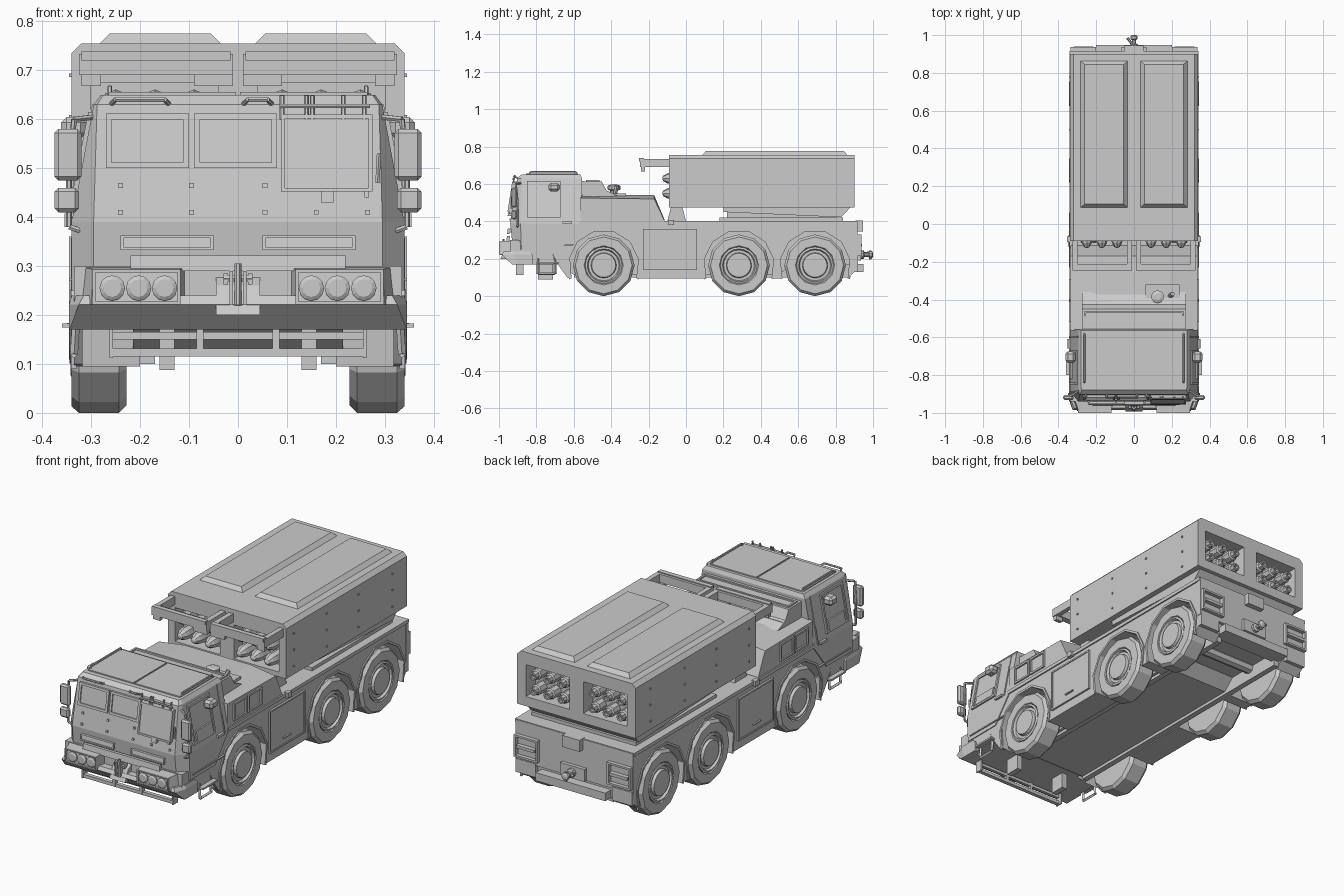
import bpy, bmesh, math
from mathutils import Vector


def finish(name, bm, mirror=False, bevel=0):
    bmesh.ops.recalc_face_normals(bm, faces=bm.faces)
    me = bpy.data.meshes.new(name)
    bm.to_mesh(me)
    bm.free()
    ob = bpy.data.objects.new(name, me)
    bpy.context.collection.objects.link(ob)
    if bevel:
        m = ob.modifiers.new("bevel", 'BEVEL')
        m.width, m.segments = bevel, 1
    if mirror:
        ob.modifiers.new("mirror", 'MIRROR').use_axis[0] = True
    return ob


def add_loft(bm, rings):
    vs = [[bm.verts.new(p) for p in r] for r in rings]
    n = len(vs[0])
    for a, b in zip(vs, vs[1:]):
        for i in range(n):
            bm.faces.new((a[i], a[(i + 1) % n], b[(i + 1) % n], b[i]))
    bm.faces.new(vs[0][::-1])
    bm.faces.new(vs[-1])


def loft(name, rings, mirror=False):
    bm = bmesh.new()
    add_loft(bm, rings)
    return finish(name, bm, mirror)


def prism(name, prof, x0, x1, mirror=False):
    return loft(name, [[(x, y, z) for y, z in prof] for x in (x0, x1)], mirror)


def slabs(name, f, rects, mirror=False, bevel=0):
    """Blocks (u0,u1,v0,v1,n0,n1) laid on the surface f(u,v,n)."""
    bm = bmesh.new()
    for u0, u1, v0, v1, n0, n1 in rects:
        add_loft(bm, [[f(u0, v0, n), f(u1, v0, n), f(u1, v1, n), f(u0, v1, n)] for n in (n0, n1)])
    return finish(name, bm, mirror, bevel)


def boxes(name, rects, mirror=False, bevel=0):
    return slabs(name, lambda x, y, z: (x, y, z), rects, mirror, bevel)


def ring(u0, u1, v0, v1, w, n, n0=-.005):
    return [(u0, u1, v0, v0 + w, n0, n), (u0, u1, v1 - w, v1, n0, n),
            (u0, u0 + w, v0 + w, v1 - w, n0, n), (u1 - w, u1, v0 + w, v1 - w, n0, n)]


def lathe(name, axis, prof, centres, n=12, mirror=False):
    """Turn (radius, position) along an axis, at each 2D centre."""
    bm = bmesh.new()
    for c, d in centres:
        rings = []
        for r, a in prof:
            pts = [(c + r * math.sin(2 * math.pi * i / n), d + r * math.cos(2 * math.pi * i / n)) for i in range(n)]
            rings.append([{'x': (a, p, q), 'y': (p, a, q), 'z': (p, q, a)}[axis] for p, q in pts])
        add_loft(bm, rings)
    return finish(name, bm, mirror)


def rods(name, paths, r, mirror=False, n=6):
    bm = bmesh.new()
    for path in paths:
        for a, b in zip(path, path[1:]):
            a, b = Vector(a), Vector(b)
            q = (b - a).to_track_quat('Z', 'Y')
            off = [q @ Vector((r * math.cos(2 * math.pi * i / n), r * math.sin(2 * math.pi * i / n), 0)) for i in range(n)]
            add_loft(bm, [[a + o for o in off], [b + o for o in off]])
    return finish(name, bm, mirror)


# surfaces used for details
def front(u, v, n): return (u, -.94 + (v - .39) * .157 - n, v)
def cab_side(u, v, n): return (.34 - max(0, v - .39) * .196 + n, u, v)
def skirt_side(u, v, n): return (.335 + n, u, v)
def rear(u, v, n): return (u, .915 + n, v)


AXLES = (-.44, .283, .69)


def arch(c, r):
    return [(c - r * math.cos(math.radians(t)), .165 + r * math.sin(math.radians(t))) for t in range(-22, 203, 32)]


# wheels
wc = [(y, .165) for y in AXLES]
lathe("tyres", 'x', [(.10, .228), (.15, .228), (.165, .243), (.165, .325), (.152, .34), (.105, .34), (.095, .325)], wc, 12, True)
lathe("rims", 'x', [(.098, .32), (.098, .338), (.088, .342), (.082, .33), (.068, .33), (.064, .344), (.055, .345)], wc, 20, True)
rods("axles", [[(-.24, y, .165), (.24, y, .165)] for y in AXLES], .03, n=8)

# hull, side skirts with wheel arches, thin front fenders
prism("hull", [(-.9, .17), (-.68, .17), (-.6, .115), (.5, .115), (.56, .17), (.9, .17), (.9, .39), (-.9, .39)], -.215, .215)
boxes("frame_rail", [(.17, .2, -.6, .88, .1, .18)], True)
skirt = [(.9, .39), (-.64, .39)]
for c in AXLES:
    skirt += arch(c, .188)
prism("side_skirt", skirt + [(.9, .13)], .2, .335, True)
prism("front_fender", [(-.6, .37), (-.72, .255), (-.7, .19), (-.635, .1), (-.612, .095), (-.62, .2)], .318, .335, True)
for c in AXLES:
    prism("arch_lip", arch(c, .188) + arch(c, .2)[::-1], .33, .341, True)
boxes("deck", [(-.342, .342, -.57, .915, .385, .403)])
slabs("side_locker", skirt_side, [(-.225, .055, .145, .355, -.01, .006), (-.12, -.06, .178, .184, 0, .014)]
      + ring(-.23, .06, .14, .36, .008, .01), True)
boxes("deck_tab", [(.33, .355, -.095, -.065, .38, .407)], True)

# cab body
def plan(z, f, yf, w, yc, yb):
    return [(-f, yf, z), (f, yf, z), (w, yc, z), (w, yb, z), (-w, yb, z), (-w, yc, z)]


loft("cab", [plan(.25, .295, -.925, .34, -.88, -.67), plan(.39, .295, -.94, .34, -.885, -.56),
             plan(.63, .288, -.902, .295, -.88, -.556), plan(.65, .275, -.88, .28, -.865, -.565)])
boxes("roof_panel", [(-.265, -.004, -.855, -.58, .645, .656), (.004, .265, -.855, -.58, .645, .656)])
rods("roof_rail", [[(.262, -.84, .65), (.262, -.83, .666), (.262, -.59, .666), (.262, -.58, .65)]], .005, True)

# windscreens, armoured hatch, slots and bolts
win = ring(-.27, -.1, .5, .612, .012, .01) + ring(-.09, .08, .5, .612, .012, .01)
slabs("windscreen_frames", front, win)
slabs("windscreen_glass", front, [(-.26, -.11, .505, .605, -.01, .004), (-.08, .07, .505, .605, -.01, .004)])
slabs("front_hatch", front, [(.095, .27, .46, .604, -.01, .02), (.17, .195, .43, .455, 0, .02), (.258, .268, .44, .46, 0, .015)]
      + ring(.088, .275, .452, .61, .008, .024))
rods("hatch_hinge", [[(.085, -.925, .627), (.27, -.925, .627)], [(.285, -.93, .47), (.288, -.93, .53)]]
     + [[(x, -.925, .6), (x, -.915, .648)] for x in (.09, .14, .152, .215, .258)], .005)
slabs("front_slots", front, ring(.05, .24, .333, .363, .006, .008) + [(.056, .234, .339, .357, -.01, .003)], True)
slabs("front_seam", front, [(-.22, .22, .29, .322, -.01, .006)])
slabs("front_bolts", front, [(x - .005, x + .005, z - .005, z + .005, 0, .007)
      for x, z in ((-.24, .465), (-.095, .465), (.055, .465), (-.24, .41), (-.095, .41), (.055, .41), (.16, .41), (.265, .41))])
rods("wiper_grips", [[(a, -.895, .63), (a + .01, -.92, .64), (b - .01, -.92, .64), (b, -.895, .63)]
                     for a, b in ((-.26, -.14), (.01, .07))], .005)

# cab doors, mirrors and steps
slabs("door_window", cab_side, ring(-.85, -.67, .42, .615, .012, .01) + [(-.84, -.68, .43, .605, -.01, .004)], True)
slabs("door_edges", cab_side, [(-.6, -.594, .39, .63, -.01, .005), (-.86, -.6, .27, .276, -.01, .005),
      (-.66, -.61, .388, .4, -.01, .012), (-.82, -.69, .43, .48, 0, .012)], True)
boxes("door_mirror", [(.31, .362, -.735, -.675, .56, .605)], True, .012)
boxes("wing_mirror", [(.32, .375, -.932, -.905, .475, .58), (.325, .375, -.932, -.905, .41, .46)], True, .008)
rods("mirror_bracket", [[(.288, -.88, .605), (.335, -.91, .6), (.345, -.9, .5), (.345, -.9, .38), (.3, -.9, .365)]], .006, True)
rods("cab_step", [[(.33, -.79, .2), (.335, -.79, .12), (.335, -.7, .12), (.33, -.7, .2)]], .008, True, 4)
boxes("step_tab", [(.29, .36, -.8, -.68, .174, .183)], True)

# lower nose, bumper and lights
prism("nose", [(-.94, .3), (-.94, .18), (-.9, .17), (-.7, .17), (-.72, .27), (-.9, .3)], -.335, .335)
loft("bumper", [plan(.17, .345, -.93, .345, -.9, -.82), plan(.222, .325, -.985, .345, -.92, -.82),
                plan(.24, .315, -.975, .34, -.92, -.84)])
loft("headlight_housing", [[(.12, -.99, .222), (.3, -.99, .222), (.335, -.9, .222), (.1, -.9, .222)],
                           [(.12, -.985, .293), (.295, -.985, .293), (.325, -.9, .3), (.1, -.9, .3)]], True)
slabs("headlight_frame", lambda u, v, n: (u, -.985 - n, v), ring(.118, .297, .222, .293, .006, .015), True)
lathe("headlights", 'y', [(.026, -.98), (.026, -.993), (.018, -.998)], [(.15, .255), (.203, .255), (.257, .255)], 12, True)
prism("tow_bracket", [(-.92, .29), (-.965, .26), (-.992, .2), (-.93, .2)], -.045, .045)
boxes("tow_clevis", [(.01, .017, -.99, -.93, .22, .29), (.02, .03, -.975, -.95, .262, .285)], True)
rods("tow_pin", [[(-.03, -.97, .275), (.03, -.97, .275)], [(0, -.985, .22), (0, -.975, .305)]], .007)
boxes("underrun_bars", [(-.26, .26, -.905, -.885, .115, .132), (-.26, .26, -.9, -.885, .15, .165)])
boxes("underrun_posts", [(.07, .085, -.908, -.885, .12, .19), (.255, .263, -.908, -.87, .112, .185)], True)
boxes("tow_eyes", [(.13, .16, -.79, -.71, .088, .175)], True)

# engine cover behind the cab
def hump(y, e, c): return [(-.335, y, .395), (.335, y, .395), (.335, y, e), (.19, y, c), (-.19, y, c), (-.335, y, e)]


loft("engine_cover", [hump(-.565, .525, .542), hump(-.17, .52, .54), hump(-.115, .405, .41)])
prism("cooler_housing", [(-.557, .53), (-.557, .615), (-.45, .612), (-.425, .565), (-.36, .535)], -.275, .275)
slabs("cooler_grille", lambda u, v, n: (u, v, .613 + n), ring(-.265, .265, -.535, -.462, .01, .008))
slabs("engine_vents", skirt_side, ring(-.52, -.41, .42, .512, .01, .008) + ring(-.4, -.29, .42, .512, .01, .008), True)
boxes("vent_plate", [(.06, .24, -.44, -.32, .535, .55), (-.27, -.11, -.44, -.41, .53, .56)])
lathe("exhaust", 'z', [(.02, .54), (.02, .565), (.034, .57), (.034, .59), (.018, .596)], [(.125, -.385)], 10)
rods("exhaust_tip", [[(.19, -.38, .545), (.205, -.37, .59)]], .012)

# launcher body with recessed pods
sec = [(-.34, .475), (.34, .475), (.34, .735), (.32, .755), (-.32, .755), (-.34, .735)]
launcher = loft("launcher_box", [[(x, y, z) for x, z in sec] for y in (-.09, .9)])
cutter = boxes("pod_cutter", [(.04, .3, -.2, -.02, .5, .675), (.04, .29, .82, 1, .525, .69)], True)
cutter.hide_render = True
cutter.display_type = 'WIRE'
b = launcher.modifiers.new("pods", 'BOOLEAN')
b.operation, b.solver, b.object = 'DIFFERENCE', 'EXACT', cutter
loft("roof_blister", [[(.032, .085, .752), (.285, .085, .752), (.285, .865, .752), (.032, .865, .752)],
                      [(.055, .105, .775), (.262, .105, .775), (.262, .845, .775), (.055, .845, .775)]], True)
tubes = [(x, z) for x in (.09, .17, .25) for z in (.55, .63)]
lathe("rocket_noses", 'y', [(.031, 0), (.031, -.08), (.027, -.1), (.014, -.122), (.006, -.126)], tubes, 8, True)
lathe("rocket_tails", 'y', [(.028, .8), (.028, .87), (.02, .875), (.02, .9), (.012, .9), (.012, .88)],
      [(x, z + .009) for x, z in tubes], 8, True)
boxes("blast_hood", [(.01, .325, -.245, -.212, .69, .733), (.01, .036, -.215, -.085, .69, .733),
      (.3, .325, -.215, -.085, .69, .733), (.015, .32, -.25, -.225, .72, .738),
      (.01, .09, -.24, -.22, .668, .69), (.28, .32, -.24, -.22, .668, .69)], True)
slabs("launcher_bolts", lambda u, v, n: (.34 + n, u, v), [(y - .004, y + .004, z - .004, z + .004, -.003, .005)
      for y in (-.03, .24, .5, .78) for z in (.52, .605, .69)], True)

# launcher mount
prism("launcher_tray", [(.2, .45), (.83, .422), (.88, .476), (.2, .476)], -.31, .31)
boxes("turntable", [(-.27, .27, .22, .8, .4, .46)])
boxes("mount_base", [(-.3, .3, .18, .84, .403, .42)])
prism("front_rest", [(-.1, .4), (.0, .4), (-.02, .478), (-.08, .478)], .2, .28, True)

# rear end
boxes("rear_panel", [(-.338, .338, .895, .917, .19, .4)])
slabs("tail_lights", rear, ring(.2, .335, .215, .33, .01, .022) + [(.215, .32, .265, .28, 0, .025)], True)
boxes("rear_bumper", [(-.2, .2, .86, .948, .13, .172)])
boxes("mud_guard", [(.22, .335, .88, .92, .13, .2)], True)
slabs("rear_box", rear, [(-.05, .05, .345, .405, -.01, .03), (-.07, .07, .19, .255, -.01, .02)])
lathe("hitch", 'y', [(.022, .93), (.022, .95), (.012, .955), (.012, .975), (.02, .98), (.02, .994), (.01, 1.0)], [(0, .222)], 10)
rods("hitch_lever", [[(0, .985, .195), (0, .985, .245)], [(0, .94, .225), (-.035, .985, .235)]], .007)
